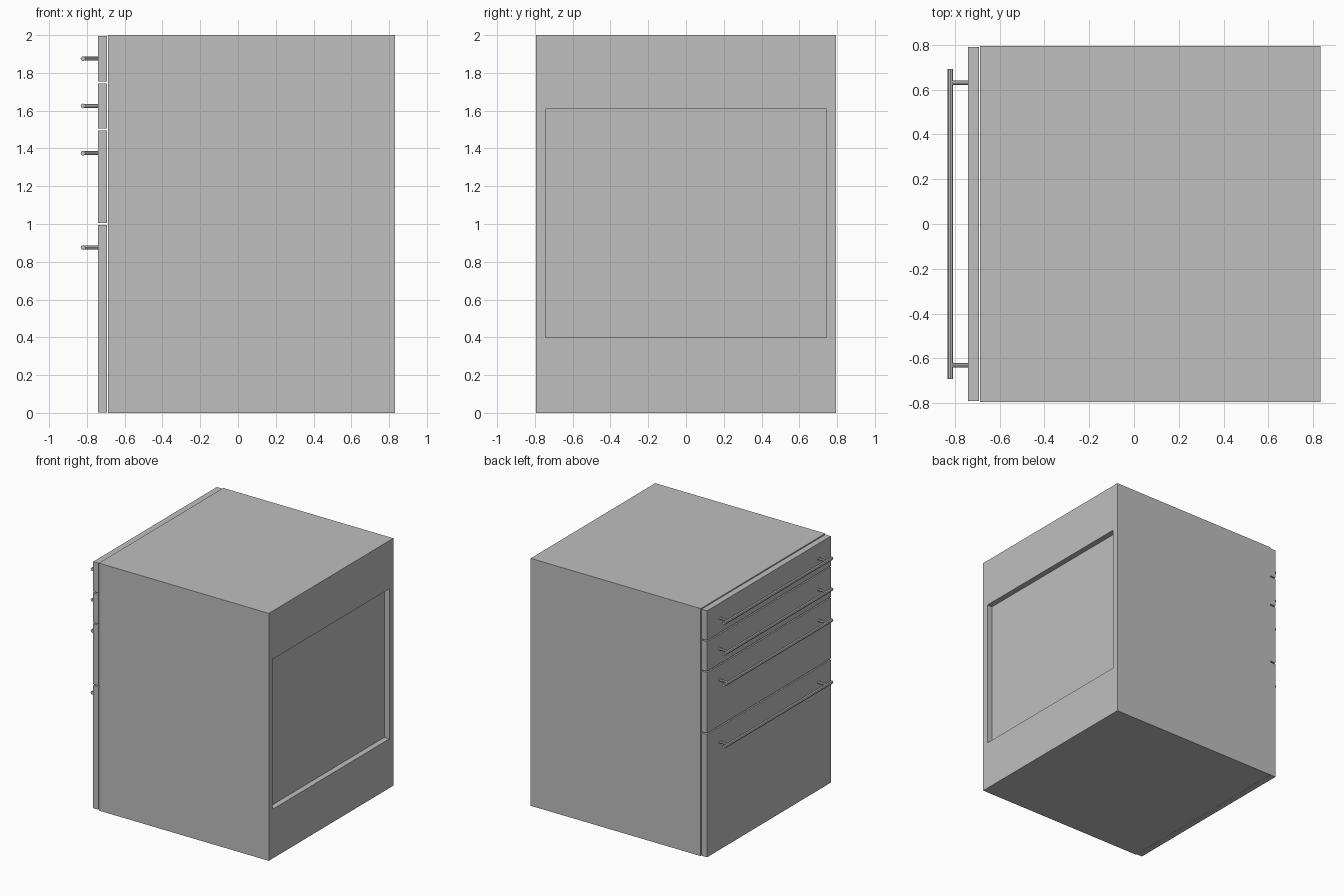
import bpy, bmesh, math
from mathutils import Matrix, Vector

cube = bpy.data.objects.get("Cube")
if cube:
    bpy.data.objects.remove(cube, do_unlink=True)

# Single painted grey for every part
GREY = (0.52, 0.52, 0.52, 1)
grey = bpy.data.materials.new("cabinet grey")
grey.diffuse_color = GREY
grey.use_nodes = True
grey.node_tree.nodes["Principled BSDF"].inputs["Base Color"].default_value = GREY


def add_box(bm, lo, hi):
    lo, hi = Vector(lo), Vector(hi)
    m = Matrix.Translation((lo + hi) / 2) @ Matrix.Diagonal((*(hi - lo), 1))
    bmesh.ops.create_cube(bm, size=1, matrix=m)


def add_rod(bm, start, end, radius, sides=8):
    start, end = Vector(start), Vector(end)
    axis = end - start
    m = Matrix.Translation((start + end) / 2) @ axis.to_track_quat('Z', 'Y').to_matrix().to_4x4()
    bmesh.ops.create_cone(bm, cap_ends=True, segments=sides, radius1=radius,
                          radius2=radius, depth=axis.length, matrix=m)


def finish(bm, name):
    mesh = bpy.data.meshes.new(name)
    bm.to_mesh(mesh)
    bm.free()
    mesh.materials.append(grey)
    obj = bpy.data.objects.new(name, mesh)
    bpy.context.collection.objects.link(obj)
    return obj


# Cabinet body with a recessed rectangular panel on the +x side
bm = bmesh.new()
add_box(bm, (-0.688, -0.795, 0), (0.832, 0.795, 2))
bm.normal_update()
side = next(f for f in bm.faces if f.normal.x > 0.9)
bmesh.ops.inset_region(bm, faces=[side], thickness=0.05, use_even_offset=True)
for v in side.verts:
    v.co.z = 1.61 if v.co.z > 1 else 0.398
floor = bmesh.ops.extrude_face_region(bm, geom=[side])["geom"]
for v in (g for g in floor if isinstance(g, bmesh.types.BMVert)):
    v.co.x -= 0.045
if side.is_valid:
    bmesh.ops.delete(bm, geom=[side], context='FACES_ONLY')
bmesh.ops.recalc_face_normals(bm, faces=bm.faces)
finish(bm, "cabinet_body")

# Drawer fronts and bar handles on the -x side: bottom, top, handle height
drawers = [
    ("top", 1.755, 1.995, 1.875),
    ("second", 1.505, 1.745, 1.625),
    ("third", 1.005, 1.495, 1.375),
    ("bottom", 0.003, 0.995, 0.875),
]
for label, low, high, grip in drawers:
    bm = bmesh.new()
    add_box(bm, (-0.742, -0.79, low), (-0.693, 0.79, high))
    finish(bm, label + "_drawer_front")

    bm = bmesh.new()
    add_rod(bm, (-0.82, -0.692, grip), (-0.82, 0.692, grip), 0.013)
    for y in (-0.63, 0.63):
        add_rod(bm, (-0.82, y, grip), (-0.74, y, grip), 0.0105)
    finish(bm, label + "_drawer_handle")
